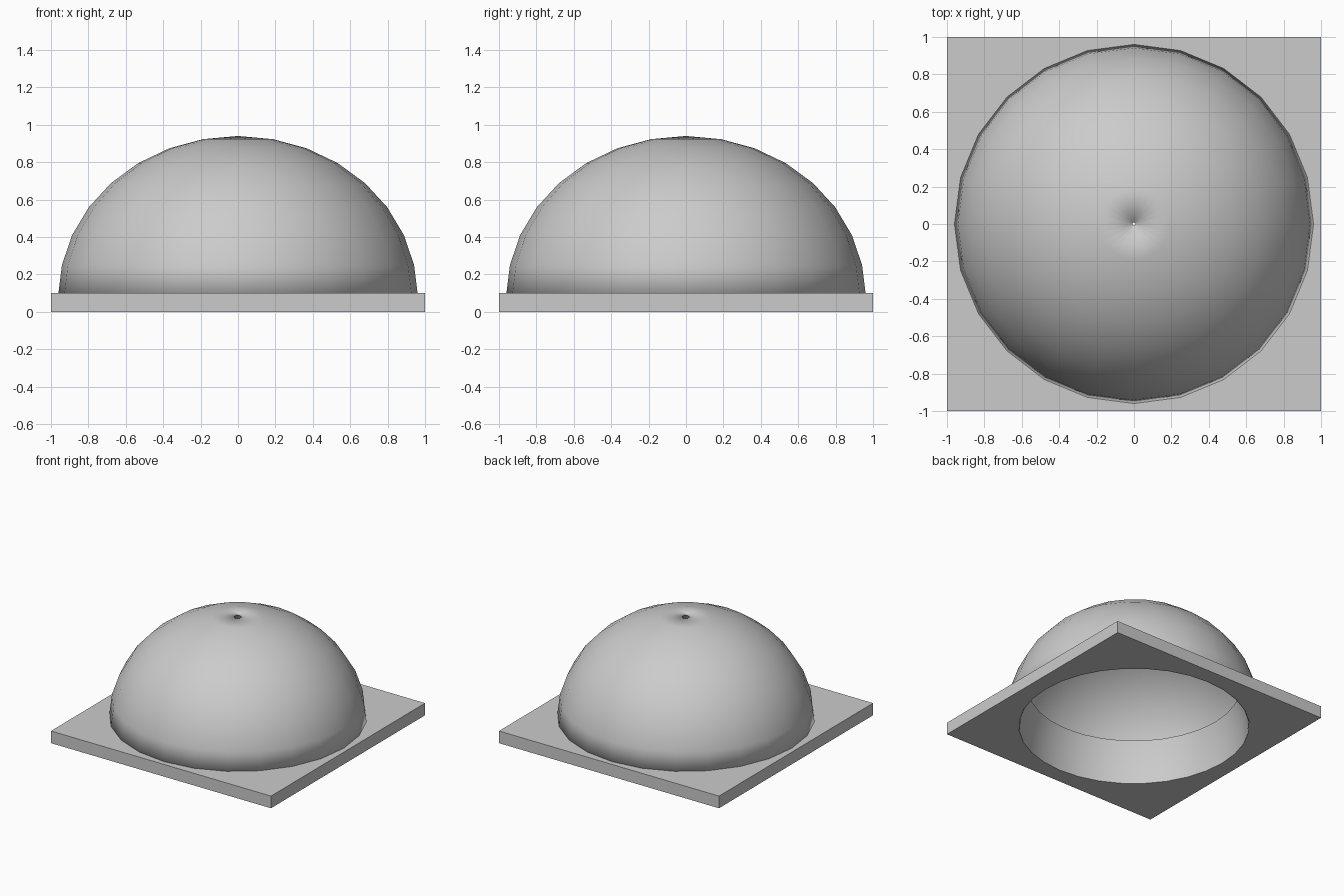
import bpy, bmesh
from math import sin, cos, pi

if "Cube" in bpy.data.objects:
    bpy.data.objects.remove(bpy.data.objects["Cube"])

HOLE_R = 0.868     # opening through the plate
BASE_Z = 0.083     # height of the dome's equator
VENT_R = 0.008     # tiny vent at the crown


def arc(a, b, steps, z=BASE_Z):
    """Points on an elliptical dome profile as (radius, z)."""
    return [(a * cos(i * pi / 16), z + b * sin(i * pi / 16)) for i in steps]


def lathe(name, profile, segments, closed=True):
    """Revolve a (radius, z) profile around z, smooth shaded."""
    bm = bmesh.new()
    rings = [[bm.verts.new((r * cos(2 * pi * k / segments), r * sin(2 * pi * k / segments), z))
              for k in range(segments)] for r, z in profile]
    after = rings[1:] + (rings[:1] if closed else [])
    for lo, hi in zip(rings, after):
        for k in range(segments):
            n = (k + 1) % segments
            bm.faces.new((lo[k], lo[n], hi[n], hi[k])).smooth = True
    mesh = bpy.data.meshes.new(name)
    bm.to_mesh(mesh)
    bm.free()
    obj = bpy.data.objects.new(name, mesh)
    bpy.context.collection.objects.link(obj)
    return obj


# square base plate with a round opening
bpy.ops.mesh.primitive_cube_add(size=1, location=(0, 0, 0.05))
plate = bpy.context.object
plate.name = "base_plate"
plate.scale = (2, 2, 0.1)
bpy.ops.object.transform_apply(location=False, rotation=False, scale=True)

bpy.ops.mesh.primitive_cylinder_add(vertices=32, radius=HOLE_R, depth=0.4,
                                    location=(0, 0, 0.05))
cutter = bpy.context.object
cutter.name = "opening_cutter"
cut = plate.modifiers.new("opening", 'BOOLEAN')
cut.operation = 'DIFFERENCE'
cut.solver = 'EXACT'
cut.object = cutter
bpy.context.view_layer.objects.active = plate
bpy.ops.object.modifier_apply(modifier="opening")
bpy.data.objects.remove(cutter)

# dome shell: outer skin, vent wall, inner skin, bottom rim
skin = arc(0.96, 0.857, range(0, 8))
dome_profile = ([(0.965, 0.06)] + skin[1:]
                + [(VENT_R, BASE_Z + 0.857), (VENT_R, BASE_Z + 0.83)]
                + arc(0.935, 0.83, range(7, 0, -1)) + [(0.935, 0.06)])
lathe("dome", dome_profile, 24)

# inward-curving collar rising from the opening inside the dome
lathe("collar", arc(HOLE_R - 0.003, 0.87, (2, 1, 0), z=0.0), 32, closed=False)
